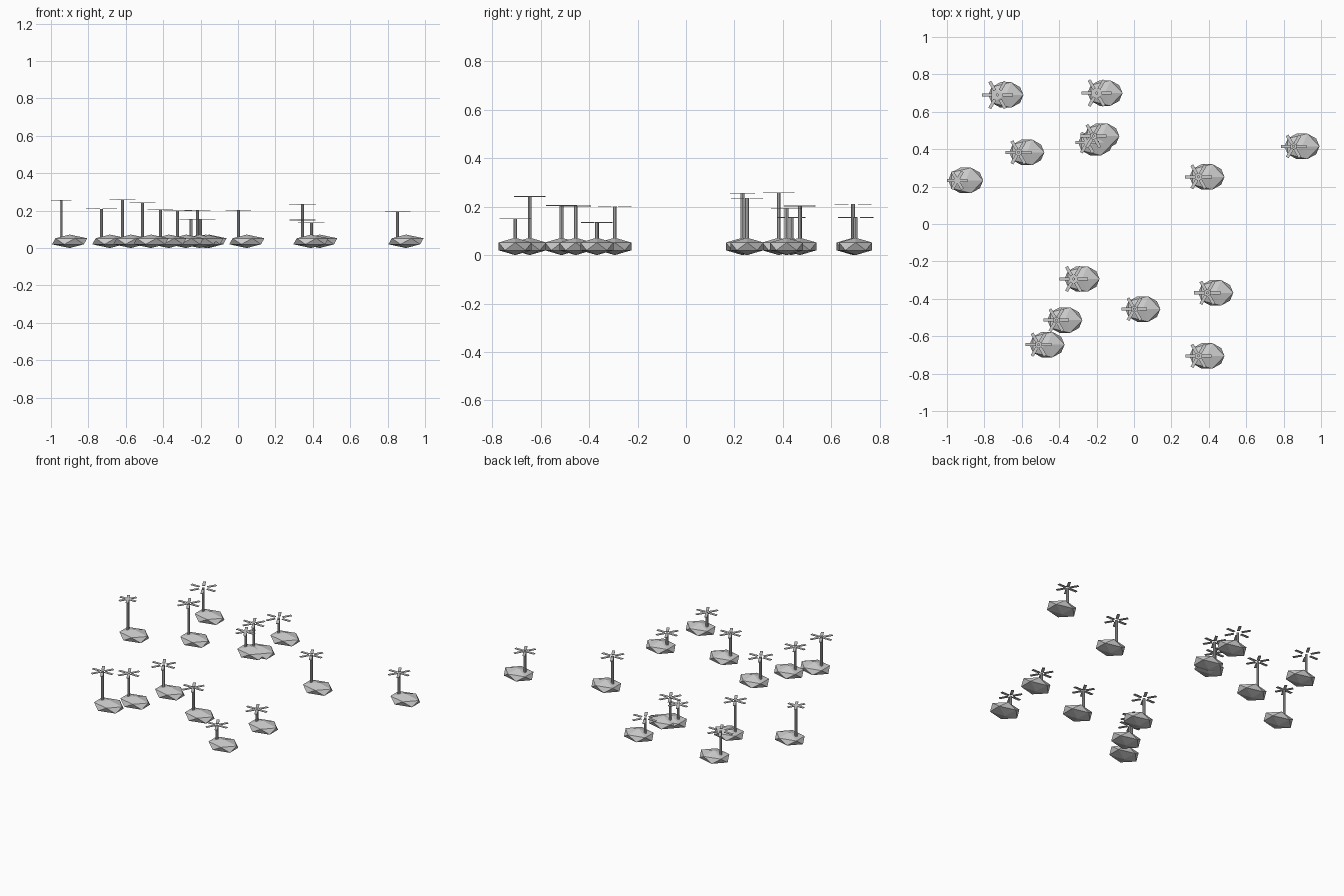
import bpy
import bmesh
from math import radians
from mathutils import Matrix

cube = bpy.data.objects.get("Cube")
if cube:
    bpy.data.objects.remove(cube, do_unlink=True)

# One plain colour for everything
GREY = (0.6, 0.6, 0.6, 1.0)
grey = bpy.data.materials.new("light grey")
grey.use_nodes = True
grey.diffuse_color = GREY
grey.node_tree.nodes["Principled BSDF"].inputs["Base Color"].default_value = GREY

ISLAND_RADII = (0.105, 0.08, 0.036)
TRUNK_OFFSET = -0.045
TRUNK_RADIUS = 0.008
FROND = (0.055, 0.017, 0.003)


def add_object(name, bm, location):
    mesh = bpy.data.meshes.new(name)
    bm.to_mesh(mesh)
    bm.free()
    mesh.materials.append(grey)
    obj = bpy.data.objects.new(name, mesh)
    obj.location = location
    bpy.context.collection.objects.link(obj)
    return obj


def add_island(x, y):
    # Squashed twenty-sided rock
    bm = bmesh.new()
    bmesh.ops.create_icosphere(bm, subdivisions=1, radius=1)
    bmesh.ops.scale(bm, vec=ISLAND_RADII, verts=bm.verts)
    add_object("island", bm, (x, y, ISLAND_RADII[2]))


def add_trunk(x, y, top):
    base = ISLAND_RADII[2]
    bm = bmesh.new()
    bmesh.ops.create_cone(bm, cap_ends=True, segments=8, radius1=TRUNK_RADIUS,
                          radius2=TRUNK_RADIUS, depth=top - base)
    add_object("palm_trunk", bm, (x, y, (top + base) / 2))


def add_fronds(x, y, top, reach):
    # Six flat bars in a star around the trunk top
    bm = bmesh.new()
    centre = Matrix.Translation((reach - FROND[0] / 2, 0, 0))
    size = Matrix.Diagonal((*FROND, 1))
    for i in range(6):
        turn = Matrix.Rotation(radians(60 * i), 4, "Z")
        bmesh.ops.create_cube(bm, size=1, matrix=turn @ centre @ size)
    add_object("palm_fronds", bm, (x, y, top))


# Island x, island y, palm height, frond reach
islands = [
    (-0.685, 0.69, 0.21, 0.083),
    (-0.155, 0.70, 0.155, 0.08),
    (-0.573, 0.383, 0.257, 0.07),
    (-0.172, 0.47, 0.203, 0.07),
    (-0.205, 0.435, 0.155, 0.062),
    (-0.90, 0.233, 0.255, 0.055),
    (0.39, 0.252, 0.235, 0.072),
    (0.898, 0.415, 0.193, 0.068),
    (-0.278, -0.294, 0.2, 0.076),
    (-0.37, -0.514, 0.205, 0.068),
    (-0.465, -0.645, 0.242, 0.07),
    (0.047, -0.455, 0.203, 0.068),
    (0.437, -0.368, 0.135, 0.07),
    (0.39, -0.705, 0.15, 0.07),
]

for x, y, top, reach in islands:
    add_island(x, y)
    add_trunk(x + TRUNK_OFFSET, y, top)
    add_fronds(x + TRUNK_OFFSET, y, top, reach)
